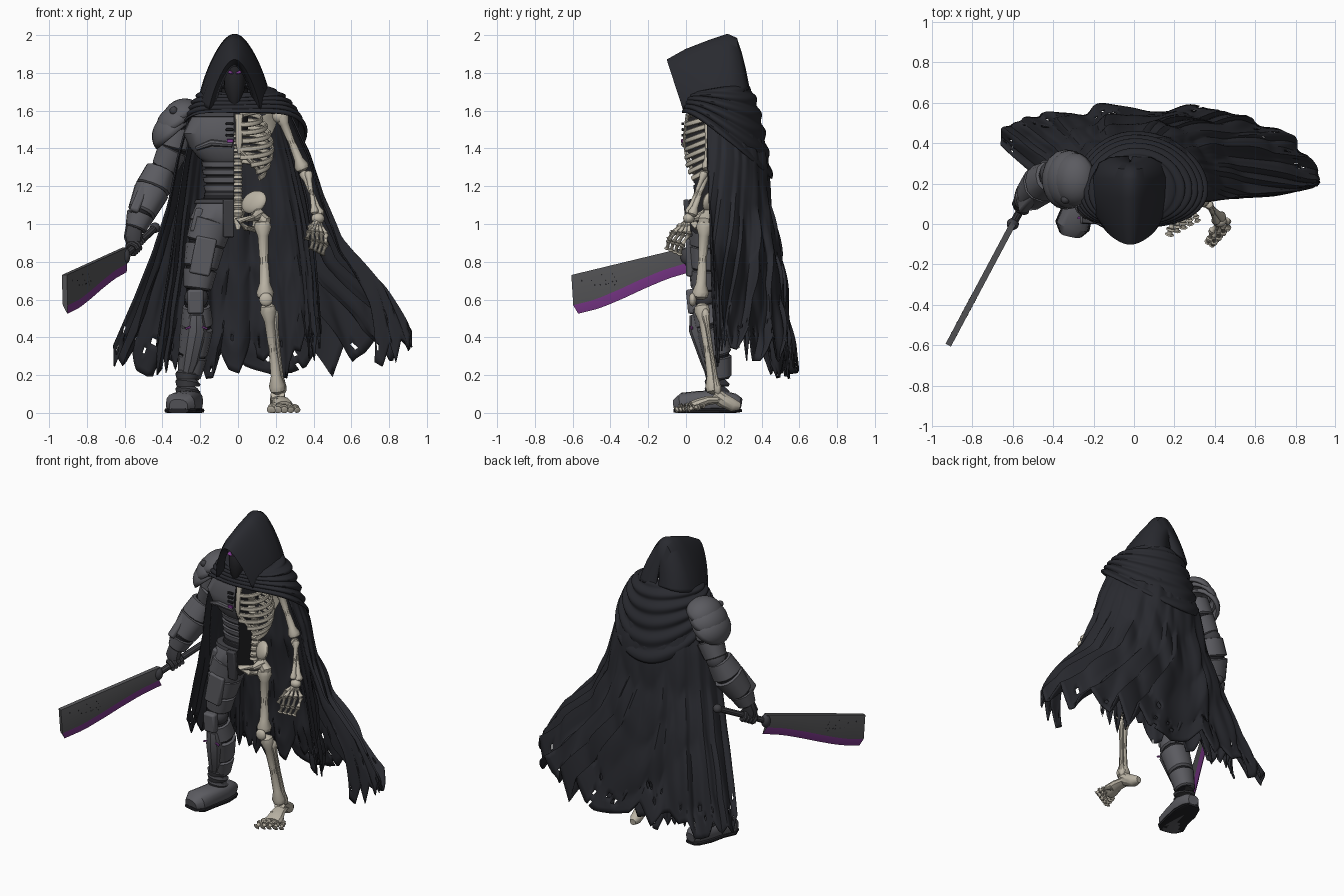
import bpy, bmesh, math, random
from math import sin, cos, pi
from mathutils import Vector as V, Matrix, Euler
random.seed(7)
default = bpy.data.objects.get("Cube")
if default:
    bpy.data.objects.remove(default, do_unlink=True)

def material(name, *rgb):
    mat = bpy.data.materials.new(name)
    mat.use_nodes = True
    mat.diffuse_color = (*rgb, 1)
    node = next(n for n in mat.node_tree.nodes if n.type == 'BSDF_PRINCIPLED')
    node.inputs["Base Color"].default_value = (*rgb, 1)
    return mat

CLOTH = material("black_cloth", .022, .023, .029)
ARMOUR = material("grey_armour", .105, .105, .118)
TRIM = material("dark_trim", .05, .05, .057)
SUIT = material("black_undersuit", .016, .016, .019)
BONE = material("old_bone", .5, .46, .38)
PURPLE = material("purple_glow", .21, .04, .27)
STEEL = material("blade_steel", .095, .095, .1)

# Shared builders
def finish(bm, name, mats, thick=0, angle=35):
    bmesh.ops.recalc_face_normals(bm, faces=bm.faces)
    mesh = bpy.data.meshes.new(name)
    for face in bm.faces:
        face.smooth = True
    bm.to_mesh(mesh)
    bm.free()
    mesh.set_sharp_from_angle(angle=math.radians(angle))
    for mat in mats:
        mesh.materials.append(mat)
    obj = bpy.data.objects.new(name, mesh)
    bpy.context.collection.objects.link(obj)
    if thick:
        solid = obj.modifiers.new("thickness", 'SOLIDIFY')
        solid.thickness, solid.offset = thick, 0
    return obj

def skin(name, rows, mats, wrap=True, caps=True, pick=None, cut=None, thick=0, drop=None, angle=35):
    bm = bmesh.new()
    grid = [[bm.verts.new(p) for p in row] for row in rows]
    for r, (above, below) in enumerate(zip(grid, grid[1:])):
        count = len(above)
        for i in range(count if wrap else count - 1):
            if drop and drop(r, i):
                continue
            j = (i + 1) % count
            face = bm.faces.new((above[i], above[j], below[j], below[i]))
            face.material_index = pick(i) if pick else 0
    if caps:
        bm.faces.new(grid[0])
        bm.faces.new(grid[-1][::-1])
    if cut is not None:
        parts = bm.verts[:] + bm.edges[:] + bm.faces[:]
        bmesh.ops.bisect_plane(bm, geom=parts, plane_co=(cut, 0, 0), plane_no=(1, 0, 0), clear_outer=True)
        for face in bmesh.ops.holes_fill(bm, edges=[e for e in bm.edges if e.is_boundary], sides=0)["faces"]:
            face.material_index = len(mats) - 1
    return finish(bm, name, mats, thick, angle)

def limb(name, pts, mat, n=12, flat=1, square=1, **options):
    path = [V(p[:3]) for p in pts]
    last = len(path) - 1
    ways = [(path[min(i + 1, last)] - path[max(i - 1, 0)]).normalized() for i in range(last + 1)]
    lean = lambda axis: max(abs(t.dot(axis)) for t in ways)
    axes = [V((1, 0, 0)), V((0, 0, 1)), V((0, 1, 0))]
    ref = axes[0] if lean(axes[0]) < .85 else min(axes, key=lean)
    bend = lambda c: math.copysign(abs(c) ** square, c)
    rows = []
    for p, t, spec in zip(path, ways, pts):
        a = (ref - t * ref.dot(t)).normalized()
        b = t.cross(a)
        ring = [p + spec[3] * (a * bend(cos(k * 2 * pi / n)) + b * flat * bend(sin(k * 2 * pi / n))) for k in range(n)]
        rows.append([(q.x, q.y, max(q.z, 0)) for q in ring])
    return skin(name, rows, mat if isinstance(mat, list) else [mat], **options)

def plated(name, pts):
    limb(name + "_core", [(*p[:3], p[3] * .88) for p in pts], SUIT)
    for p, q in zip(map(V, pts), map(V, pts[1:])):
        steps = [(p.lerp(q, f), k) for f, k in ((.02, .9), (.06, 1.05), (.9, 1.04), (.97, .9))]
        limb(name + "_plate", [(*s[:3], s[3] * k) for s, k in steps], ARMOUR, square=.85)

def bone(name, a, b, r):
    shape = ((0, .6), (.03, 1.4), (.09, 1.6), (.2, 1), (.5, .8), (.8, 1), (.91, 1.6), (.97, 1.4), (1, .6))
    limb(name, [(*V(a).lerp(V(b), f), r * k) for f, k in shape], BONE, 10)

def ball(name, centre, radii, mat, turn=(0, 0, 0), low=-2, thick=0):
    bm = bmesh.new()
    bmesh.ops.create_uvsphere(bm, u_segments=20, v_segments=12, radius=1)
    bmesh.ops.delete(bm, geom=[v for v in bm.verts if v.co.z < low], context='VERTS')
    bm.transform(Matrix.LocRotScale(V(centre), Euler(turn), V(radii)))
    finish(bm, name, [mat], thick)

def box(name, centre, size, mat, turn=(0, 0, 0)):
    bm = bmesh.new()
    bmesh.ops.create_cube(bm, size=1)
    bm.transform(Matrix.LocRotScale(V(centre), Euler(turn), V(size)))
    bevel = finish(bm, name, [mat]).modifiers.new("bevel", 'BEVEL')
    bevel.width, bevel.segments = min(size) * .25, 2

def curve(values, s):
    x = min(max(s, 0), 1) * (len(values) - 1)
    i = min(int(x), len(values) - 2)
    return values[i] + (values[i + 1] - values[i]) * (x - i)

# Hood: pointed arches from the face opening to the back of the head
head = -.018
arches = ((-.05, 1.84, .03, 1.63, .105), (-.095, 1.87, -.01, 1.61, .135), (.0, 1.92, .05, 1.63, .17), (.13, 1.97, .14, 1.65, .182),
          (.22, 2, .23, 1.68, .18), (.265, 1.98, .3, 1.7, .15), (.29, 1.9, .325, 1.71, .1), (.31, 1.82, .33, 1.72, .01))
turns = [(k / 20 - 1) * pi / 2 for k in range(41)]
rows = [[(head + half * sin(t) * (1 - .36 * cos(t)), y_low + (y_top - y_low) * cos(t), z_low + (z_top - z_low) * cos(t)) for t in turns]
        for y_top, z_top, y_low, z_low, half in arches]
skin("hood", rows, [CLOTH], wrap=False, caps=False, thick=.014, angle=50)
# Masked face
limb("neck", [(head, .14, 1.5, .07), (head, .12, 1.72, .07)], SUIT)
face_rings = ((.04, 1.86, .02), (.04, 1.83, .045), (.035, 1.78, .058), (.03, 1.72, .056), (.015, 1.65, .035), (.01, 1.62, .015))
limb("mask", [(head, *ring) for ring in face_rings], SUIT, 16, 1.2)
for side in (-1, 1):
    ball("eye", (head + side * .029, -.028, 1.805), (.025, .014, .008), PURPLE, (0, -side * .35, side * .35))
# Mantle with draped ridges, hanging lower at the back
rows = []
for r in range(49):
    s, ring = r / 48, []
    for k in range(64):
        a = k * pi / 32
        back = (1 - cos(a)) / 2
        spread = s ** .6 + .055 * sin(s * 11 * pi + .8 * sin(2 * a)) * min(1, s * 5)
        wide = .15 + ((.19 if sin(a) > 0 else .13) + .03 * back) * spread
        deep = .14 + (.035 + .115 * back) * spread
        ring.append((wide * sin(a), .16 - deep * cos(a), 1.69 + .05 * back - (.1 + .4 * back ** 1.7) * s ** 1.3))
    rows.append(ring)
skin("mantle", rows, [CLOTH], caps=False, thick=.012, angle=60)

# Tattered cape layers, from the left wing round the back to the right edge
def cape(name, left, right, depth, base, tuck):
    count, levels, spikes = 168, 44, 42
    tatter = [random.uniform(-.12, .1) for _ in range(spikes + 1)]
    rows = []
    for r in range(levels + 1):
        s, row = r / levels, []
        for k in range(count + 1):
            a = -tuck * s * s + (pi + tuck * s * s) * k / count
            c, round_back = cos(a), max(sin(a), 0)
            hem = base + curve(tatter, k / count) + .16 * max(c, 0) ** 6
            xl, xr = curve(left, s), curve(right, s)
            front = .11 + s * s * (.19 - .09 * c) + .1 * s * min(sin(a), 0)
            behind = curve((.36, .43, .45, .5, .53, .57), s) * depth
            # Billowing panels between the gathers
            pillow = abs(sin(6 * a + .4 * sin(9 * s))) * abs(sin(4 * pi * s + 2 * sin(3 * a)))
            ripple = s * (.03 * sin(17 * a + 2 * s) + .012 * sin(31 * a)) + .06 * (pillow - .4) * min(1, 2 * s)
            fold = 1 + ripple * round_back
            x = (xl - xr) / 2 + (xl + xr) / 2 * math.copysign(abs(c) ** (1 - .2 * s), c) * fold
            y = .1 + (front + (behind - front) * round_back ** (.8 + s * (.5 if c > 0 else -.2)) - .1) * fold
            row.append((x, y, 1.6 - (1.6 - hem) * s))
        rows.append(row)
    torn = lambda r, k: r > levels * .85 and random.random() < .03
    skin(name, rows, [CLOTH], wrap=False, caps=False, thick=.009, drop=torn, angle=40)

cape("cape", (.27, .38, .45, .55, .77, .92), (.25, .32, .37, .45, .55, .66), 1, .3, .8)
cape("cape_lining", (.23, .3, .36, .4, .42, .44), (.22, .28, .32, .35, .39, .43), .92, .3, 0)

# Armoured half of the torso, cut along the middle
def half_torso(name, stations, mat):
    limb(name, [(-.02, .12, z, r) for z, r in stations], [mat, SUIT], 32, .5, .85, cut=-.02)

half_torso("chest_plate", ((1.63, .1), (1.58, .22), (1.48, .27), (1.41, .24), (1.35, .19), (1.33, .16)), ARMOUR)
half_torso("collar_plate", ((1.64, .13), (1.62, .17), (1.57, .235), (1.56, .2)), TRIM)
half_torso("waist_core", ((1.36, .16), (1.22, .145), (1.1, .17)), SUIT)
for i in range(5):
    z = 1.335 - .042 * i
    half_torso("waist_plate", ((z, .15), (z - .006, .175 - .004 * i), (z - .032, .168 - .004 * i), (z - .038, .14)), ARMOUR)
half_torso("hip_shell", ((1.13, .17), (1.11, .2), (1.03, .235), (.97, .19), (.95, .14)), ARMOUR)
half_torso("belt", ((1.135, .17), (1.13, .205), (1.11, .215), (1.105, .18)), TRIM)
box("groin_flap", (-.05, .01, 1.03), (.06, .03, .2), TRIM, (.1, 0, 0))
box("hip_plate", (-.215, .11, 1.02), (.05, .14, .13), ARMOUR, (0, .25, 0))
for i in range(3):
    box("chest_vent", (-.045, -.017, 1.53 - .03 * i), (.04, .014, .014), SUIT)
box("chest_light", (-.042, -.02, 1.44), (.035, .012, .018), PURPLE)
limb("chest_ridge", [(-.03, -.012, 1.42, .014), (-.14, -.006, 1.43, .018), (-.22, .03, 1.4, .012)], ARMOUR, 8)
# Armoured arm with layered shoulder plates
for i, (x, z, size) in enumerate(((-.29, 1.56, .105), (-.315, 1.52, .115), (-.335, 1.475, .118))):
    ball("shoulder_plate", (x, .22, z), (size, size * 1.2, size * .9), ARMOUR, (0, -.5 - .1 * i, 0), 0, .016)
ball("shoulder_rivet", (-.34, .12, 1.6), (.022, .02, .022), TRIM)
plated("upper_arm", [(-.31, .22, 1.52, .072), (-.34, .23, 1.4, .08), (-.395, .24, 1.29, .065)])
ball("elbow", (-.405, .245, 1.28), (.068, .065, .06), TRIM)
plated("forearm", [(-.41, .235, 1.29, .074), (-.455, .2, 1.18, .092), (-.515, .14, 1.05, .072), (-.545, .12, .97, .052)])
box("forearm_guard", (-.525, .13, 1.13), (.05, .09, .18), ARMOUR, (-.45, .4, 0))
limb("gauntlet", [(-.548, .12, .99, .045), (-.555, .1, .93, .05), (-.55, .1, .88, .035)], TRIM, 10, .8)
# Cleaver
grip, pommel = V((-.6, 0, .83)), V((-.44, .29, .98))
along = (pommel - grip).normalized()
limb("cleaver_handle", [(*grip, .02), (*pommel, .02)], TRIM, 10)
ball("cleaver_pommel", pommel, (.028, .028, .028), TRIM)
ball("cleaver_collar", grip, (.03, .03, .045), TRIM)
across = along.cross(V((0, 0, 1))).normalized()
lift = across.cross(along)
for k in range(4):
    hold = grip.lerp(pommel, .36) + along * (k - 1.5) * .024
    turns = [i * pi / 5 for i in range(9)]
    limb("armoured_finger", [(*(hold + .03 * (across * cos(t) + lift * sin(t))), .0135) for t in turns], TRIM, 8)
flat_side = V((.88, -.47, 0)) * .015
rows = []
for k in range(13):
    s = k / 12
    low = curve((.745, .71, .66, .605, .555, .525), s)
    place = lambda y, z: V((-.6 + .533 * y, y, z))
    top, mid, edge = place(-.6 * s, .875 - .145 * s), place(-.59 * s, low + .045), place(.02 - .59 * s, low)
    rows.append([top + flat_side, mid + flat_side, edge, mid - flat_side, top - flat_side])
skin("cleaver_blade", rows, [STEEL, PURPLE], pick=lambda i: int(i in (1, 2)), angle=20)
pits = [(random.uniform(-.5, -.36), random.uniform(.65, .74), random.uniform(.006, .013)) for _ in range(12)]
for y, z, r in [(-.545, .7, .014)] + pits:
    ball("blade_pit", (-.6 + .533 * y, y, z), (.0165, r, r), SUIT, (0, 0, -.49))
# Armoured leg and boot
plated("thigh", [(-.135, .12, 1.02, .108), (-.175, .115, .89, .1), (-.2, .105, .76, .086), (-.215, .1, .65, .07)])
ball("knee_joint", (-.22, .1, .61), (.064, .065, .06), TRIM)
box("knee_guard", (-.225, .03, .59), (.085, .05, .13), ARMOUR, (.1, 0, 0))
box("thigh_guard", (-.185, .02, .83), (.11, .04, .2), ARMOUR, (0, .2, 0))
plated("shin", [(-.22, .1, .57, .07), (-.217, .13, .46, .084), (-.24, .165, .3, .074), (-.26, .18, .18, .058)])
limb("shin_guard", [(-.22, .05, .52, .04), (-.22, .06, .44, .056), (-.25, .11, .28, .045), (-.27, .13, .2, .03)], ARMOUR, 8, .8)
for side in (-1, 1):
    box("shin_light", (-.22 + side * .045, .03, .45), (.03, .012, .01), PURPLE, (0, side * .4, 0))
for z in (.2, .16, .12):
    limb("ankle_band", [(-.26, .17, z + .015, .055), (-.265, .165, z, .068), (-.265, .165, z - .02, .06)], TRIM, 14)
boot = [(-.235, .29, .05, .035), (-.24, .26, .055, .055), (-.255, .18, .06, .072), (-.28, .07, .055, .072), (-.305, -.01, .04, .08), (-.315, -.055, .03, .05)]
limb("boot", boot, ARMOUR, 16, .85, .75)
limb("boot_sole", [(x, y, .012, r * 1.1) for x, y, z, r in boot], SUIT, 16, .2, .6)
# Skeleton trunk
for i in range(17):
    z = 1.04 + .036 * i
    y = .16 + .025 * sin((z - 1) * 9)
    limb("vertebra", [(0, y, z - .015, .026), (0, y, z, .019), (0, y, z + .015, .026)], BONE, 10)
    limb("spine_process", [(0, y, z, .01), (.005, y + .05, z - .015, .005)], BONE, 6)
limb("breastbone", [(.005, .01, 1.58, .024), (.005, 0, 1.53, .018), (.005, -.01, 1.43, .019), (.005, 0, 1.37, .007)], BONE, 10, .5)
for i in range(8):
    wide = .1 + .075 * sin(pi * (i + .6) / 9)
    reach = pi * (1 if i < 5 else .97 - .08 * (i - 4))
    turns = [.05 + (reach - .05) * k / 16 for k in range(17)]
    limb("rib", [(.01 + wide * sin(t), .1 + .1 * cos(t), 1.585 - .036 * i - .06 * sin(t / 2) ** 2 * (1 + i * .12), .0145)
                 for t in turns], BONE, 8, .6)
limb("costal_arch", [(.01, 0, 1.39, .01), (.06, .01, 1.34, .012), (.12, .04, 1.27, .01)], BONE, 8)
limb("collarbone", [(.01, .02, 1.575, .015), (.1, .03, 1.595, .013), (.21, .11, 1.6, .017)], BONE, 8)
limb("shoulder_blade", [(.2, .16, 1.59, .02), (.15, .21, 1.54, .055), (.13, .22, 1.45, .035), (.12, .215, 1.38, .01)], BONE, 10, .2)
# Pelvis
ball("hip_wing", (.085, .14, 1.115), (.08, .028, .062), BONE, (-.3, -.25, -.6))
limb("pubic_arch", [(.11, .11, 1.05, .035), (.08, .05, 1.03, .018), (0, .03, 1.02, .02), (.04, .06, .98, .016), (.09, .12, .97, .022), (.11, .12, 1.05, .025)], BONE, 10)
limb("sacrum", [(0, .19, 1.13, .045), (0, .21, 1.05, .035), (0, .18, .97, .01)], BONE, 10, .5)
# Skeleton arm and hand
ball("shoulder_head", (.22, .12, 1.57), (.038, .038, .038), BONE)
bone("upper_arm_bone", (.22, .12, 1.59), (.347, .12, 1.28), .024)
bone("forearm_bone", (.345, .115, 1.28), (.437, .03, 1.04), .017)
bone("forearm_bone", (.37, .1, 1.28), (.408, .01, 1.05), .014)
wrist = V((.423, .015, 1.03))
ball("wrist_bones", wrist, (.035, .03, .028), BONE)

def digit(name, start, knuckle, tip, r, bow):
    joints = [V(start), V(knuckle), V(knuckle).lerp(V(tip), .5) + V(bow), V(tip)]
    for p, q in zip(joints, joints[1:]):
        bone(name, p, q, r)

for k in range(4):
    knuckle = (.465 - .024 * k, .015 - .025 * k, .945 + .004 * k)
    digit("finger_bone", wrist, knuckle, (.445 - .02 * k, -.035 - .022 * k, .835 + .01 * k), .0105, (.01, -.01, 0))
digit("thumb_bone", wrist, (.385, -.035, .985), (.365, -.09, .92), .011, (0, -.01, 0))
# Skeleton leg and foot
limb("thigh_neck", [(.09, .11, 1.07, .026), (.1, .11, 1.05, .032), (.14, .1, 1.02, .036), (.135, .095, .95, .026)], BONE, 10)
bone("thigh_bone", (.13, .1, 1.02), (.145, .075, .6), .029)
ball("kneecap", (.148, .035, .6), (.036, .02, .036), BONE)
bone("shin_bone", (.155, .08, .58), (.212, .15, .1), .027)
bone("calf_bone", (.19, .1, .55), (.238, .17, .1), .014)
limb("heel", [(.21, .15, .1, .038), (.21, .19, .07, .04), (.205, .25, .04, .036), (.2, .285, .035, .02)], BONE, 10)
limb("instep", [(.21, .18, .07, .038), (.225, .11, .065, .045), (.235, .06, .045, .055), (.24, .03, .035, .05)], BONE, 10, .55)
for k in range(5):
    knuckle = (.19 + .027 * k, .005 + .014 * k, .03)
    digit("toe_bone", (.205 + .014 * k, .09, .06 - .005 * k), knuckle, (.175 + .035 * k, -.055 + .017 * k, .014), .015 - .001 * k, (0, 0, .006))
